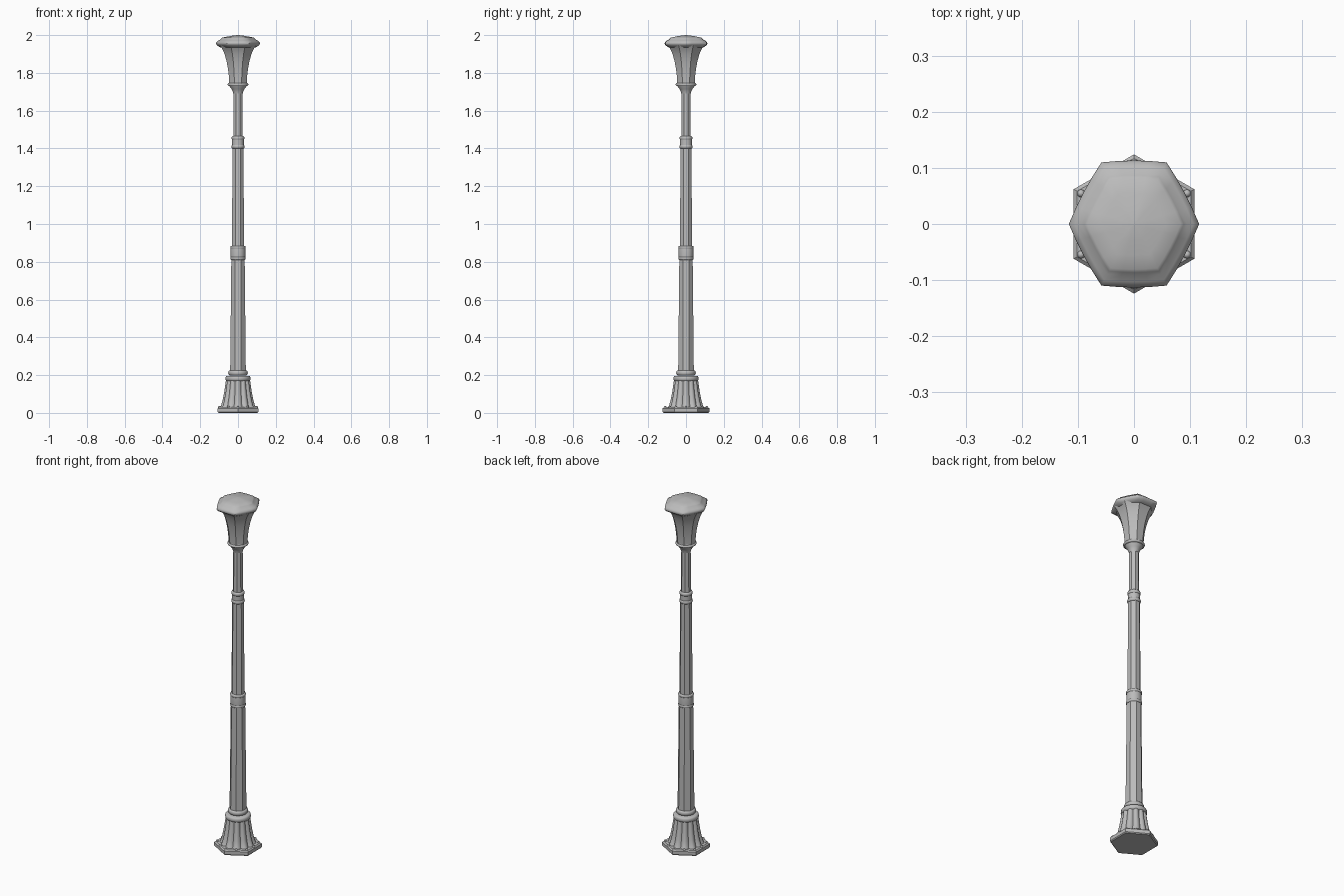
import bpy, bmesh, math

cube = bpy.data.objects.get("Cube")
if cube:
    bpy.data.objects.remove(cube, do_unlink=True)

# One painted metal for the whole post
metal = bpy.data.materials.new("painted grey metal")
metal.use_nodes = True
GREY = (0.5, 0.5, 0.5, 1)
metal.diffuse_color = GREY
metal.node_tree.nodes["Principled BSDF"].inputs["Base Color"].default_value = GREY


def polygon(sides, turn=0.0, soft=0.0):
    """Unit-radius regular polygon outline, softened towards a circle."""
    def radius(a):
        step = 2 * math.pi / sides
        local = (a - math.radians(turn)) % step - step / 2
        flat = math.cos(step / 2) / math.cos(local)
        return flat * (1 - soft) + soft
    return radius


def fluted(count, depth):
    """Round outline with rounded ribs."""
    return lambda a: 1 - depth * (1 - abs(math.cos(a * count / 2)))


def loft(name, profile, outline, points, turn=0, stretch=(1, 1), angle=30):
    """Stack scaled copies of an outline along a (radius, height) profile."""
    bm = bmesh.new()
    rings = []
    for r, z in profile:
        ring = []
        for i in range(points):
            a = 2 * math.pi * i / points + math.radians(turn)
            k = r * outline(a)
            ring.append(bm.verts.new((k * math.cos(a) * stretch[0],
                                      k * math.sin(a) * stretch[1], z)))
        rings.append(ring)
    for low, high in zip(rings, rings[1:]):
        for i in range(points):
            j = (i + 1) % points
            bm.faces.new((low[i], low[j], high[j], high[i]))
    bm.faces.new(rings[0][::-1])
    bm.faces.new(rings[-1])
    return finish(name, bm, angle)


def finish(name, bm, angle):
    mesh = bpy.data.meshes.new(name)
    bm.to_mesh(mesh)
    bm.free()
    mesh.materials.append(metal)
    ob = bpy.data.objects.new(name, mesh)
    bpy.context.collection.objects.link(ob)
    bpy.ops.object.select_all(action='DESELECT')
    ob.select_set(True)
    bpy.context.view_layer.objects.active = ob
    bpy.ops.object.shade_smooth_by_angle(angle=math.radians(angle))
    return ob


def torus_profile(r, z, height, bulge):
    """Half-round moulding."""
    return [(r + bulge * math.sin(math.pi * i / 6),
             z - height / 2 * math.cos(math.pi * i / 6)) for i in range(7)]


circle = lambda a: 1.0
octagon = polygon(8, 22.5)
hexagon = polygon(6, 0, 0.2)

# Foot: hexagonal plate, ribbed bell and rivets
loft("base_plate", [(0.119, 0), (0.124, 0.005), (0.124, 0.024), (0.117, 0.03)],
     polygon(6, 30), 6, turn=30)
loft("base_bell", [(0.096, 0.028), (0.089, 0.04), (0.081, 0.07), (0.073, 0.11),
                   (0.067, 0.15), (0.063, 0.18)], fluted(12, 0.13), 72, angle=40)
bm = bmesh.new()
for i in range(12):
    a = math.pi * i / 6
    r = 0.109 if i % 2 else 0.099
    made = bmesh.ops.create_uvsphere(bm, u_segments=10, v_segments=6, radius=0.007)
    bmesh.ops.translate(bm, verts=made["verts"],
                        vec=(r * math.cos(a), r * math.sin(a), 0.03))
finish("base_rivets", bm, 60)

# Eight-sided shaft in three tapering lengths
shafts = {"lower_shaft": (0.045, 0.2, 0.038, 0.84),
          "middle_shaft": (0.035, 0.84, 0.031, 1.42),
          "upper_shaft": (0.027, 1.42, 0.025, 1.71)}
for name, (r0, z0, r1, z1) in shafts.items():
    loft(name, [(r0, z0), (r1, z1)], octagon, 8, turn=22.5, angle=20)

# Round mouldings and collars
mouldings = {"base_collar": (0.058, 0.182, 0.028, 0.009),
             "shaft_foot_ring": (0.044, 0.212, 0.026, 0.008),
             "lower_collar_bottom_ring": (0.036, 0.818, 0.016, 0.005),
             "lower_collar_top_ring": (0.036, 0.876, 0.016, 0.005),
             "upper_collar_bottom_ring": (0.029, 1.41, 0.02, 0.006),
             "upper_collar_top_ring": (0.028, 1.455, 0.02, 0.006),
             "lantern_ring": (0.046, 1.738, 0.016, 0.009)}
for name, args in mouldings.items():
    loft(name, torus_profile(*args), circle, 32, angle=50)
loft("lower_collar", [(0.038, 0.815), (0.039, 0.83), (0.039, 0.865), (0.037, 0.88)],
     circle, 32)
loft("upper_collar", [(0.031, 1.405), (0.031, 1.46)], circle, 32)
loft("lantern_cup", [(0.025, 1.69), (0.028, 1.702), (0.034, 1.714), (0.046, 1.73),
                     (0.05, 1.74), (0.047, 1.75)], circle, 32, angle=50)

# Lantern: flared eight-sided body under a soft hexagonal roof
loft("lantern_body", [(0.05, 1.745), (0.052, 1.78), (0.057, 1.82), (0.065, 1.86),
                      (0.077, 1.9), (0.091, 1.928), (0.103, 1.945)],
     octagon, 8, turn=22.5, angle=32)
loft("lantern_roof", [(0.098, 1.934), (0.113, 1.943), (0.121, 1.95), (0.123, 1.956),
                      (0.121, 1.963), (0.112, 1.97), (0.1, 1.976), (0.094, 1.983),
                      (0.088, 1.987), (0.06, 1.992), (0.03, 1.997), (0.002, 2.0)],
     hexagon, 24, stretch=(0.945, 1.03), angle=50)
